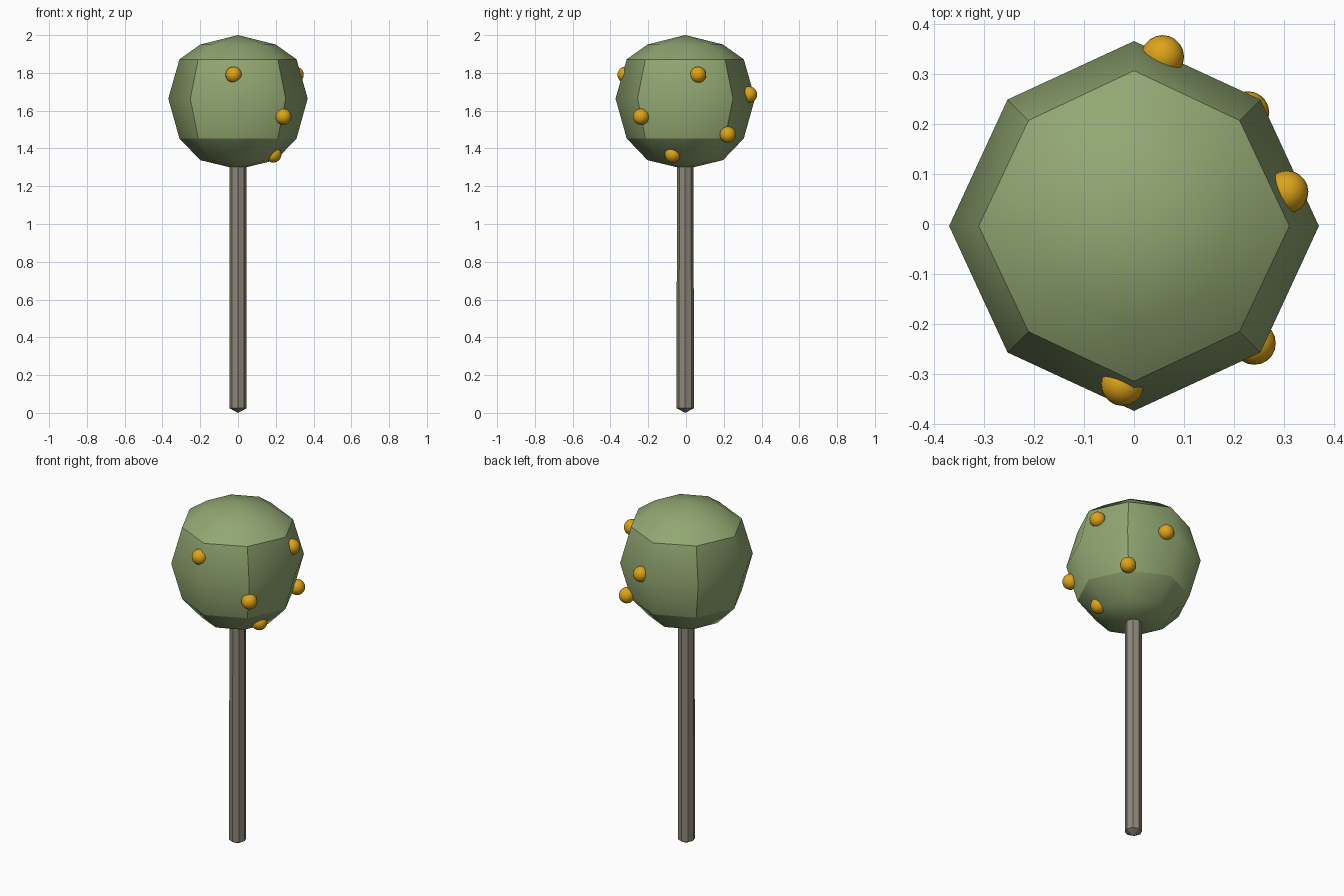
import bpy, bmesh
from math import cos, sin, pi

if "Cube" in bpy.data.objects:
    bpy.data.objects.remove(bpy.data.objects["Cube"])

CY = -0.004  # the tree sits very slightly forward of centre


def material(name, rgb):
    m = bpy.data.materials.new(name)
    m.diffuse_color = (*rgb, 1)
    m.use_nodes = True
    m.node_tree.nodes["Principled BSDF"].inputs["Base Color"].default_value = m.diffuse_color
    return m


def finish(bm, name, mat, smooth):
    bmesh.ops.recalc_face_normals(bm, faces=bm.faces)
    for f in bm.faces:
        f.smooth = smooth
    me = bpy.data.meshes.new(name)
    bm.to_mesh(me)
    bm.free()
    me.materials.append(mat)
    ob = bpy.data.objects.new(name, me)
    bpy.context.collection.objects.link(ob)
    return ob


def lathe(profile, top, bottom, sides=8):
    """Rings of (axis radius, diagonal radius, z) closed by two poles."""
    bm = bmesh.new()
    rings = []
    for ra, rd, z in profile:
        ring = []
        for i in range(sides):
            r, a = (rd if i % 2 else ra), 2 * pi * i / sides
            ring.append(bm.verts.new((r * cos(a), CY + r * sin(a), z)))
        rings.append(ring)
    t, b = bm.verts.new((0, CY, top)), bm.verts.new((0, CY, bottom))
    for i in range(sides):
        j = (i + 1) % sides
        bm.faces.new((t, rings[0][i], rings[0][j]))
        bm.faces.new((b, rings[-1][j], rings[-1][i]))
        for u, l in zip(rings, rings[1:]):
            bm.faces.new((u[i], l[i], l[j], u[j]))
    return bm, rings


green = material("leaf_green", (0.29, 0.39, 0.17))
orange = material("fruit_orange", (0.72, 0.37, 0.01))
bark = material("bark", (0.27, 0.24, 0.19))

# Crown: eight-sided ball made of six smooth patches with hard borders
bm, rings = lathe([(0.20, 0.195, 1.95), (0.31, 0.298, 1.872), (0.369, 0.357, 1.664),
                   (0.31, 0.298, 1.453), (0.20, 0.195, 1.338)], 2.0, 1.29)
for ring in (rings[1], rings[3]):
    for i in range(8):
        bm.edges.get((ring[i], ring[(i + 1) % 8])).smooth = False
for i in range(1, 8, 2):
    for k in (1, 2):
        bm.edges.get((rings[k][i], rings[k + 1][i])).smooth = False
finish(bm, "crown", green, True)

# Trunk: slim octagonal pole with a shallow point at the base
bm, _ = lathe([(0.044, 0.044, 1.33), (0.046, 0.046, 0.025)], 1.34, 0.0)
finish(bm, "trunk", bark, False)

# Fruits: small balls half sunk in the crown
fruits = [(-0.023, -0.32, 1.79), (0.305, 0.064, 1.79), (0.24, -0.238, 1.568),
          (0.057, 0.334, 1.685), (0.227, 0.222, 1.473), (0.187, -0.07, 1.368)]
for n, (x, y, z) in enumerate(fruits, 1):
    bm = bmesh.new()
    bmesh.ops.create_uvsphere(bm, u_segments=20, v_segments=12, radius=0.043)
    bmesh.ops.translate(bm, verts=bm.verts, vec=(x, y, z))
    finish(bm, f"fruit_{n}", orange, True)
